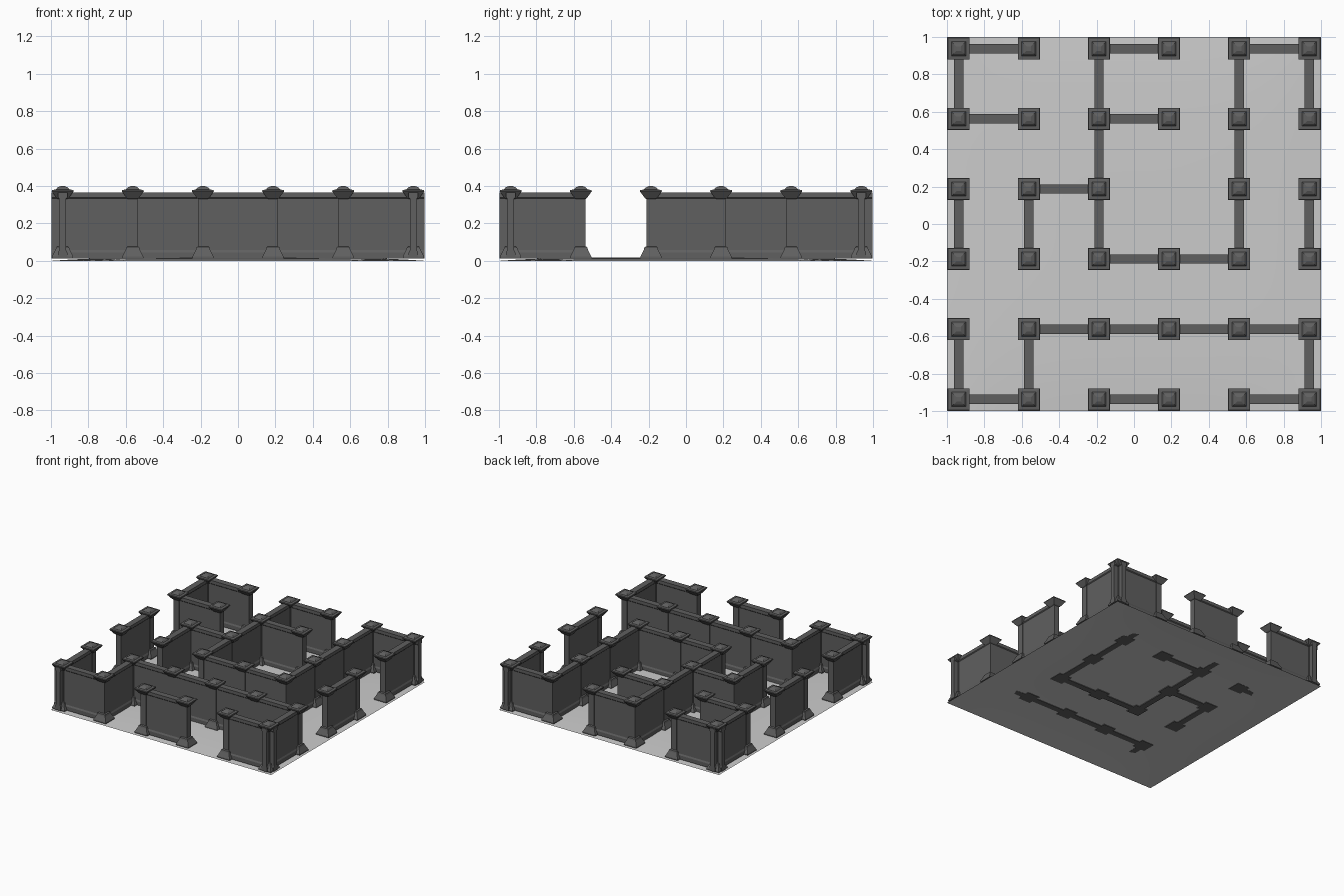
import bpy, bmesh

cube = bpy.data.objects.get("Cube")
if cube:
    bpy.data.objects.remove(cube, do_unlink=True)

STEP = 0.375
GRID = [-0.9375 + STEP * i for i in range(6)]


def material(name, value):
    m = bpy.data.materials.new(name)
    m.use_nodes = True
    color = (value, value, value, 1)
    m.diffuse_color = color
    m.node_tree.nodes["Principled BSDF"].inputs["Base Color"].default_value = color
    return m


stone = material("dark_stone", 0.115)
paving = material("pale_floor", 0.6)


def finish(name, bm, mat):
    bmesh.ops.recalc_face_normals(bm, faces=bm.faces)
    mesh = bpy.data.meshes.new(name)
    bm.to_mesh(mesh)
    bm.free()
    mesh.materials.append(mat)
    obj = bpy.data.objects.new(name, mesh)
    bpy.context.collection.objects.link(obj)
    return obj


def loft(bm, rings):
    """Skin a list of point rings and cap both ends."""
    loops = [[bm.verts.new(p) for p in ring] for ring in rings]
    for a, b in zip(loops, loops[1:]):
        n = len(a)
        for k in range(n):
            bm.faces.new((a[k], a[(k + 1) % n], b[(k + 1) % n], b[k]))
    bm.faces.new(loops[0])
    bm.faces.new(loops[-1])


# Square pillar: half width and height, from flared foot to stepped cap
PILLAR = [(0.056, 0.013), (0.056, 0.024), (0.038, 0.06), (0.034, 0.073),
          (0.024, 0.078), (0.024, 0.33), (0.032, 0.335), (0.059, 0.372),
          (0.057, 0.379), (0.038, 0.381), (0.028, 0.392), (0.012, 0.399)]
# Wall cross-section: half thickness and height, with skirting and top rail
WALL = [(0.025, 0.013), (0.025, 0.045), (0.019, 0.057),
        (0.019, 0.333), (0.025, 0.339), (0.025, 0.365)]
SECTION = WALL + [(-w, z) for w, z in reversed(WALL)]


# Pillars on every grid point but one
def pillar(i, j):
    bm = bmesh.new()
    loft(bm, [[(GRID[i] + sx * w, GRID[j] + sy * w, z)
               for sx, sy in ((-1, -1), (1, -1), (1, 1), (-1, 1))]
              for w, z in PILLAR])
    finish(f"pillar_{i}_{j}", bm, stone)


for i in range(6):
    for j in range(6):
        if (i, j) != (3, 3):
            pillar(i, j)


# Walls between neighbouring pillars; those on the rim run out at the corners
def wall(line, start, along_x):
    lo, hi = GRID[start], GRID[start + 1]
    if line in (0, 5):
        lo = -0.998 if start == 0 else lo
        hi = 0.998 if start == 4 else hi
    bm = bmesh.new()
    if along_x:
        rings = [[(t, GRID[line] + w, z) for w, z in SECTION] for t in (lo, hi)]
    else:
        rings = [[(GRID[line] + w, t, z) for w, z in SECTION] for t in (lo, hi)]
    loft(bm, rings)
    finish(f"wall_{'x' if along_x else 'y'}_{line}_{start}", bm, stone)


ROWS = {0: (0, 2, 4), 1: (1, 2, 3, 4), 2: (2, 3), 3: (1,), 4: (0, 2), 5: (0, 2, 4)}
COLUMNS = {0: (0, 2, 4), 1: (0, 2), 2: (2, 3, 4), 4: (2, 3, 4), 5: (0, 2, 4)}
for layout, along_x in ((ROWS, True), (COLUMNS, False)):
    for line, starts in layout.items():
        for start in starts:
            wall(line, start, along_x)

# Floor: a thin sheet, very slightly raised away from its rim
bm = bmesh.new()
bmesh.ops.create_grid(bm, x_segments=24, y_segments=24, size=1)
for v in bm.verts:
    v.co.z = 0.019 * (1 - v.co.x ** 4) * (1 - v.co.y ** 4)
floor = finish("floor", bm, paving)
if floor.data.polygons[0].normal.z < 0:
    floor.data.flip_normals()
for p in floor.data.polygons:
    p.use_smooth = True
